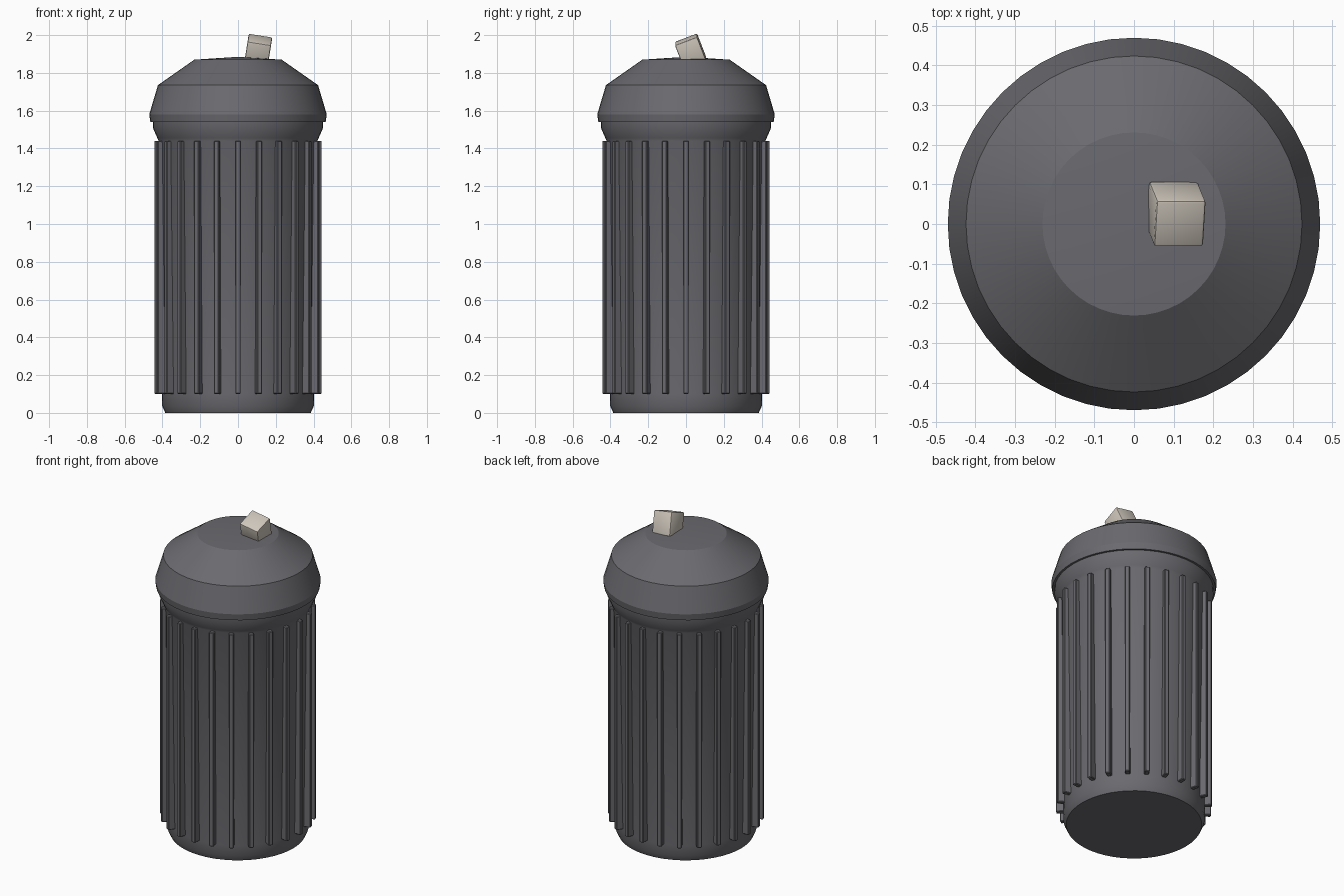
import bpy, bmesh, math
from mathutils import Matrix

if "Cube" in bpy.data.objects:
    bpy.data.objects.remove(bpy.data.objects["Cube"])


def material(name, color):
    m = bpy.data.materials.new(name)
    m.diffuse_color = (*color, 1)
    m.use_nodes = True
    m.node_tree.nodes["Principled BSDF"].inputs["Base Color"].default_value = m.diffuse_color
    return m


grey = material("dark_grey_metal", (0.145, 0.145, 0.16))
beige = material("pale_beige", (0.62, 0.57, 0.50))


def finish(name, bm, mat, angle=30):
    bmesh.ops.recalc_face_normals(bm, faces=bm.faces)
    me = bpy.data.meshes.new(name)
    bm.to_mesh(me)
    bm.free()
    me.materials.append(mat)
    ob = bpy.data.objects.new(name, me)
    bpy.context.collection.objects.link(ob)
    bpy.ops.object.select_all(action='DESELECT')
    ob.select_set(True)
    bpy.context.view_layer.objects.active = ob
    bpy.ops.object.shade_smooth_by_angle(angle=math.radians(angle))
    return ob


def lathe(name, profile, mat, steps=48, angle=30):
    bm = bmesh.new()
    vs = [bm.verts.new((r, 0, z)) for r, z in profile]
    es = [bm.edges.new(p) for p in zip(vs, vs[1:])]
    bmesh.ops.spin(bm, geom=vs + es, axis=(0, 0, 1), cent=(0, 0, 0),
                   angle=math.tau, steps=steps)
    bmesh.ops.remove_doubles(bm, verts=bm.verts, dist=1e-5)
    return finish(name, bm, mat, angle)


# Can body with chamfered foot and flared rim
lathe("can_body", [(0, 0), (0.385, 0), (0.401, 0.035), (0.403, 0.1),
                   (0.420, 1.44), (0.427, 1.455), (0.451, 1.51),
                   (0.451, 1.56), (0, 1.56)], grey)

# Domed lid with overhanging edge
lathe("lid", [(0, 1.54), (0.464, 1.54), (0.470, 1.58), (0.424, 1.735),
              (0.231, 1.87), (0, 1.885)], grey, angle=25)

# Vertical ribs round the body
bm = bmesh.new()
for i in range(24):
    place = (Matrix.Rotation(math.tau * i / 24, 4, 'Z')
             @ Matrix.Translation((0.420, 0, 0.77))
             @ Matrix.Diagonal((0.046, 0.028, 1.34, 1)))
    bmesh.ops.create_cube(bm, size=1, matrix=place)
bmesh.ops.bevel(bm, geom=bm.edges[:], offset=0.004, segments=1,
                affect='EDGES')
finish("ribs", bm, grey)

# Tilted block stuck on the lid
bm = bmesh.new()
bmesh.ops.create_cube(bm, size=1, matrix=Matrix.Diagonal((0.126, 0.126, 0.14, 1)))
bmesh.ops.bevel(bm, geom=bm.edges[:], offset=0.008, segments=2,
                affect='EDGES', profile=0.5)
bm.transform(Matrix.Translation((0.106, 0.025, 1.913))
             @ Matrix.Rotation(math.radians(9), 4, 'Y')
             @ Matrix.Rotation(math.radians(21), 4, 'X'))
finish("lid_block", bm, beige, 40)
